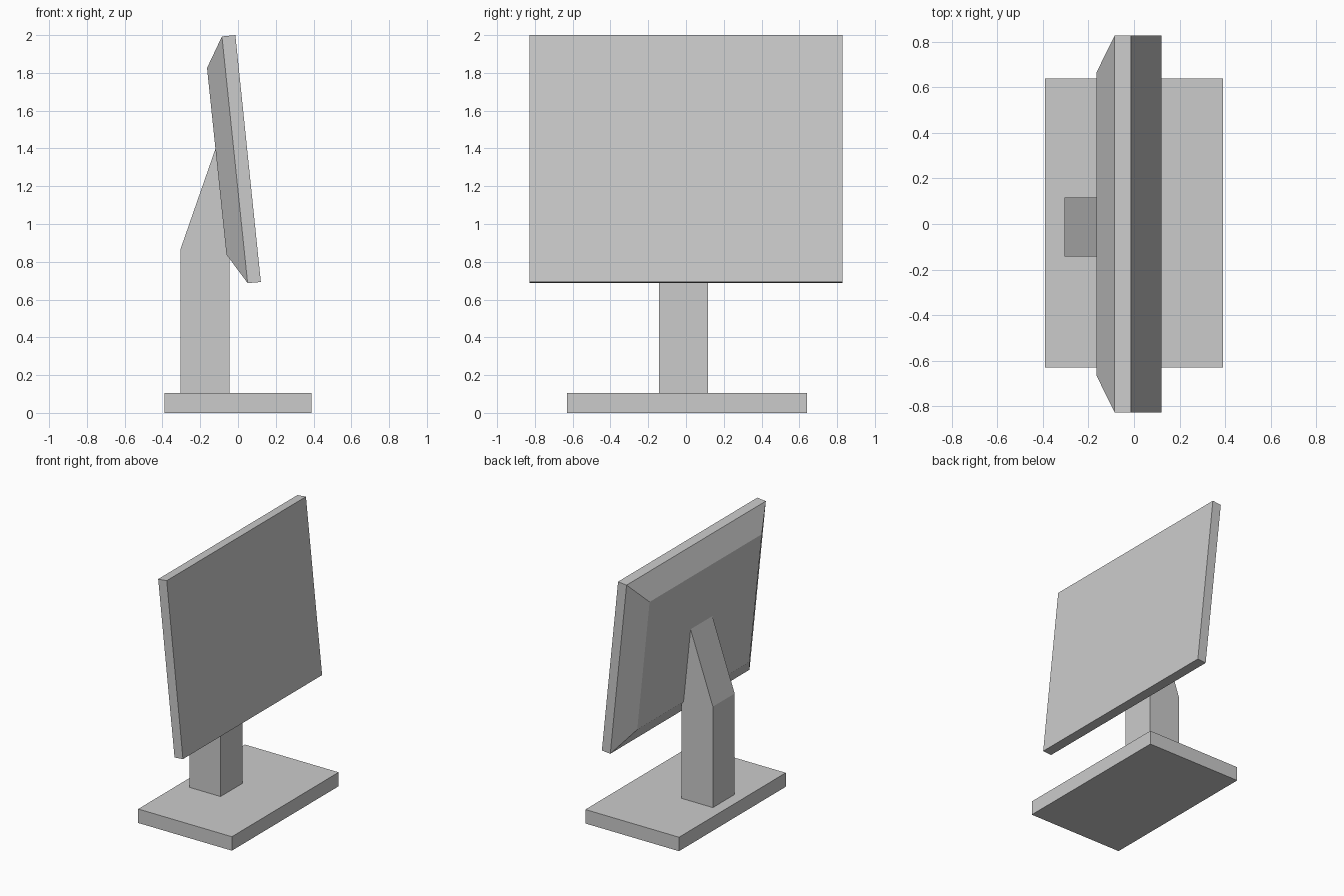
import bpy, bmesh

if "Cube" in bpy.data.objects:
    bpy.data.objects.remove(bpy.data.objects["Cube"])


def loft(name, rings):
    """Closed solid through matching vertex rings, capped at both ends."""
    bm = bmesh.new()
    loops = [[bm.verts.new(p) for p in ring] for ring in rings]
    for a, b in zip(loops, loops[1:]):
        n = len(a)
        for i in range(n):
            j = (i + 1) % n
            bm.faces.new((a[i], a[j], b[j], b[i]))
    bm.faces.new(loops[0])
    bm.faces.new(loops[-1])
    bmesh.ops.recalc_face_normals(bm, faces=bm.faces)
    mesh = bpy.data.meshes.new(name)
    bm.to_mesh(mesh)
    bm.free()
    obj = bpy.data.objects.new(name, mesh)
    bpy.context.collection.objects.link(obj)
    return obj


def extrude_profile(name, profile, y0, y1):
    """Side profile in x, z swept along y."""
    return loft(name, [[(x, y, z) for x, z in profile] for y in (y0, y1)])


def panel_ring(bottom, top, half):
    """Rectangle across y between a bottom and a top (x, z) point."""
    return [(bottom[0], -half, bottom[1]), (bottom[0], half, bottom[1]),
            (top[0], half, top[1]), (top[0], -half, top[1])]


# Flat foot plate
extrude_profile("base", [(-0.39, 0), (0.39, 0), (0.39, 0.105), (-0.39, 0.105)],
                -0.63, 0.64)

# Upright whose sloped back runs into the rear of the screen
extrude_profile("stand_neck",
                [(-0.305, 0.105), (-0.045, 0.105), (-0.045, 0.95),
                 (-0.10, 1.454), (-0.305, 0.865)],
                -0.143, 0.116)

# Tilted screen: front face, rim, then smaller chamfered back
loft("screen", [
    panel_ring((0.121, 0.693), (-0.014, 2.0), 0.828),
    panel_ring((0.051, 0.687), (-0.085, 1.993), 0.828),
    panel_ring((-0.061, 0.838), (-0.164, 1.826), 0.667),
])
